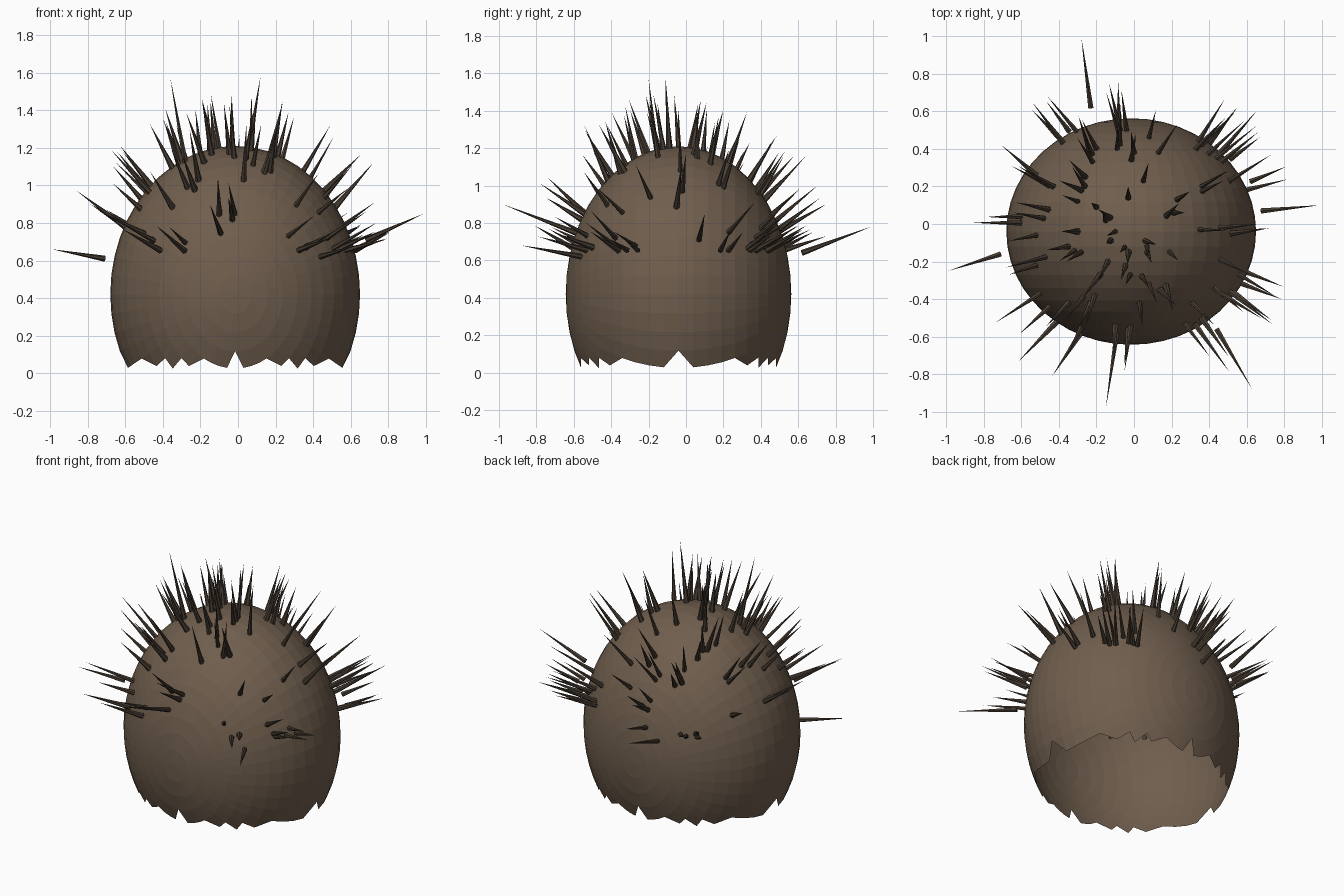
import bpy
import bmesh
import math
import random
from mathutils import Matrix, Vector

random.seed(7)

default_cube = bpy.data.objects.get("Cube")
if default_cube:
    bpy.data.objects.remove(default_cube, do_unlink=True)

CENTRE = Vector((-0.015, -0.04, 0.42))
RADII = Vector((0.665, 0.603, 0.79))


def make_material(name, colour):
    material = bpy.data.materials.new(name)
    material.use_nodes = True
    material.diffuse_color = colour
    shader = material.node_tree.nodes["Principled BSDF"]
    shader.inputs["Base Color"].default_value = colour
    shader.inputs["Roughness"].default_value = 0.9
    return material


def make_object(name, bm, material):
    mesh = bpy.data.meshes.new(name)
    bm.to_mesh(mesh)
    bm.free()
    mesh.materials.append(material)
    obj = bpy.data.objects.new(name, mesh)
    bpy.context.collection.objects.link(obj)
    return obj


def add_spike(bm, base, tip, radius):
    """Add one six-sided cone running from base to tip."""
    axis = tip - base
    turn = axis.to_track_quat("Z", "Y").to_matrix().to_4x4()
    place = Matrix.Translation((base + tip) / 2) @ turn
    bmesh.ops.create_cone(bm, cap_ends=True, segments=6, radius1=radius,
                          radius2=0, depth=axis.length, matrix=place)


def surface_height(x, y):
    """Height of the dome above a point, levelling off past its edge."""
    across = (x - CENTRE.x) / RADII.x
    along = (y - CENTRE.y) / RADII.y
    remaining = max(1 - across ** 2 - along ** 2, 0.09)
    return CENTRE.z + RADII.z * math.sqrt(remaining)


def add_growing_spike(bm, x, y):
    """Add a spike that leaves the dome outwards with a slight lean."""
    base = Vector((x, y, surface_height(x, y)))
    outward = (base - CENTRE).normalized()
    lean = Vector([random.uniform(-0.13, 0.13) for axis in range(3)])
    direction = (outward + lean).normalized()
    length = random.uniform(0.21, 0.33)
    start = base - direction * 0.01
    add_spike(bm, start, start + direction * length, random.uniform(0.014, 0.019))


shell_brown = make_material("shell brown", (0.16, 0.112, 0.075, 1))
spike_brown = make_material("dark spike brown", (0.066, 0.048, 0.034, 1))

# Open dome: triangulated ball with its poles front and back, torn off at the bottom
bm = bmesh.new()
bmesh.ops.create_uvsphere(bm, u_segments=48, v_segments=24, radius=1)
bmesh.ops.rotate(bm, verts=bm.verts, matrix=Matrix.Rotation(math.pi / 2, 3, "X"))
bmesh.ops.scale(bm, verts=bm.verts, vec=RADII)
bmesh.ops.translate(bm, verts=bm.verts, vec=CENTRE)
bmesh.ops.triangulate(bm, faces=bm.faces)
torn = [face for face in bm.faces if face.calc_center_median().z < 0.06]
bmesh.ops.delete(bm, geom=torn, context="FACES")
make_object("dome_shell", bm, shell_brown)

# Longest spikes: base and tip
bm = bmesh.new()
LONG_SPIKES = [
    ((-.23, .62, .64), (-.28, .99, .78)),
    ((-.71, -.16, .61), (-.99, -.25, .66)),
    ((.68, .07, .71), (.99, .1, .85)),
    ((.44, -.56, .62), (.63, -.88, .68)),
    ((-.09, -.57, .74), (-.15, -.98, .9)),
    ((.06, -.09, 1.2), (.12, -.11, 1.58)),
    ((-.28, -.15, 1.12), (-.36, -.2, 1.57)),
]
for base, tip in LONG_SPIKES:
    add_spike(bm, Vector(base), Vector(tip), 0.016)

# Main spikes: where they leave the dome, in hundredths
SPIKE_ROOTS = [
    (-35, 50), (-41, 47), (-8, 48), (-4, 50), (-9, 40), (0, 38), (8, 46),
    (-20, 40), (-22, 33), (5, 23), (13, 38), (33, 40), (36, 42), (41, 44),
    (46, 38), (52, 35), (44, 35), (63, 23), (51, 23), (36, 20), (23, 13),
    (21, 6), (46, -2), (52, -5), (35, -3), (46, -19), (56, -27), (58, -32),
    (51, -36), (43, -34), (33, -54), (36, -50), (27, -53), (31, -42),
    (14, -35), (8, -32), (17, -33), (3, -42), (-3, -56), (-10, -54),
    (-29, -59), (-23, -42), (-21, -38), (-18, -27), (-2, -27), (-14, -20),
    (-42, -53), (-45, -44), (-50, -37), (-35, -42), (-52, -22), (-60, 4),
    (-48, 3), (-52, -6), (-30, -4), (-35, -12), (-43, 20), (-52, 26),
    (-30, 12), (-28, 18), (-26, 25), (-20, 9), (-15, 2), (-10, -4),
    (-3, 14), (-3, -15), (7, -12), (19, -15),
]
for x, y in SPIKE_ROOTS:
    add_growing_spike(bm, x / 100, y / 100)

# Companion spikes clustered beside some of the main ones
for x, y in random.sample(SPIKE_ROOTS, 32):
    add_growing_spike(bm, x / 100 + random.uniform(-.05, .05),
                      y / 100 + random.uniform(-.05, .05))
make_object("spikes", bm, spike_brown)
